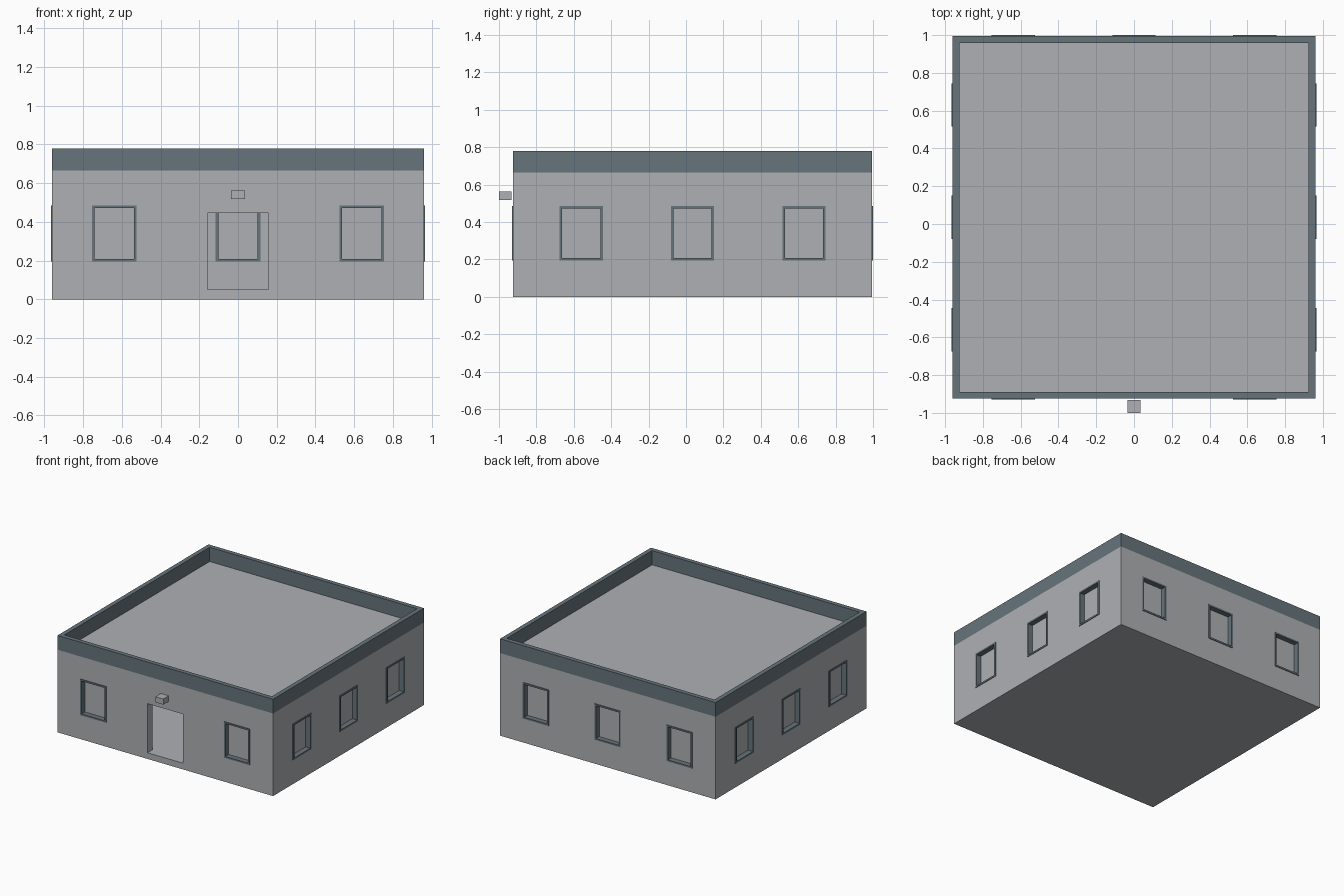
import bpy, bmesh
from mathutils import Matrix, Vector

if "Cube" in bpy.data.objects:
    bpy.data.objects.remove(bpy.data.objects["Cube"])

CY, HALF = 0.035, 0.96          # building centre in y, half width
WALL, FLOOR, CEIL, ROOF, TOP = 0.06, 0.05, 0.62, 0.665, 0.78


def material(name, rgb):
    m = bpy.data.materials.new(name)
    m.diffuse_color = (*rgb, 1)
    m.use_nodes = True
    m.node_tree.nodes["Principled BSDF"].inputs["Base Color"].default_value = m.diffuse_color
    return m


GREY = material("wall grey", (0.42, 0.435, 0.455))
SLATE = material("slate trim", (0.135, 0.175, 0.20))


def add_box(bm, lo, hi, xf=Matrix()):
    lo, hi = Vector(lo), Vector(hi)
    bmesh.ops.create_cube(bm, size=1, matrix=xf @ Matrix.Translation((lo + hi) / 2)
                          @ Matrix.Diagonal((*(hi - lo), 1)))


def add_ring(bm, half_w, half_h, t, d0, d1, xf=Matrix()):
    """Rectangular ring in local xy, extruded along z from d0 to d1."""
    def loop(w, h, z):
        return [bm.verts.new(xf @ Vector((sx * w, sy * h, z)))
                for sx, sy in ((-1, -1), (1, -1), (1, 1), (-1, 1))]
    loops = [loop(half_w, half_h, d0), loop(half_w, half_h, d1),
             loop(half_w - t, half_h - t, d1), loop(half_w - t, half_h - t, d0)]
    for a, b in zip(loops, loops[1:] + loops[:1]):
        for i in range(4):
            j = (i + 1) % 4
            bm.faces.new((a[i], a[j], b[j], b[i]))


def finish(name, bm, mat):
    bmesh.ops.recalc_face_normals(bm, faces=bm.faces)
    me = bpy.data.meshes.new(name)
    bm.to_mesh(me)
    bm.free()
    me.materials.append(mat)
    ob = bpy.data.objects.new(name, me)
    bpy.context.collection.objects.link(ob)
    return ob


# Local frames of all windows: x along the wall, y up, z outward
sides = [(Vector((1, 0, 0)), Vector((0, -1, 0)), (-0.64, 0.64)),
         (Vector((-1, 0, 0)), Vector((0, 1, 0)), (-0.64, 0, 0.64)),
         (Vector((0, 1, 0)), Vector((1, 0, 0)), (-0.595, 0, 0.595)),
         (Vector((0, -1, 0)), Vector((-1, 0, 0)), (-0.595, 0, 0.595))]
windows = []
for along, out, offsets in sides:
    for u in offsets:
        pos = Vector((0, CY, 0.34)) + out * HALF + along * u
        rot = Matrix((along, (0, 0, 1), out)).transposed().to_4x4()
        windows.append(Matrix.Translation(pos) @ rot)

# Cutters: the room, and the openings for windows and doorway
bm = bmesh.new()
r = HALF - WALL
add_box(bm, (-r, CY - r, FLOOR), (r, CY + r, CEIL))
room = finish("room_cutter", bm, GREY)
bm = bmesh.new()
for xf in windows:
    add_box(bm, (-0.108, -0.138, -0.1), (0.108, 0.138, 0.05), xf)
add_box(bm, (-0.158, CY - HALF - 0.05, FLOOR), (0.158, CY - HALF + 0.1, 0.445))
openings = finish("opening_cutter", bm, GREY)

# Hollow building body
bm = bmesh.new()
add_box(bm, (-HALF, CY - HALF, 0), (HALF, CY + HALF, ROOF))
body = finish("building_walls", bm, GREY)
for cutter in (room, openings):
    mod = body.modifiers.new(cutter.name, 'BOOLEAN')
    mod.operation, mod.solver, mod.object = 'DIFFERENCE', 'EXACT', cutter
    cutter.hide_render = True
    cutter.hide_viewport = True
    cutter.display_type = 'WIRE'

# Parapet around the flat roof
bm = bmesh.new()
add_ring(bm, HALF, HALF, 0.036, ROOF, TOP, Matrix.Translation((0, CY, 0)))
finish("roof_parapet", bm, SLATE)

# Window frames run through the wall, with recessed panes
bm, panes = bmesh.new(), bmesh.new()
for xf in windows:
    add_ring(bm, 0.115, 0.145, 0.013, -WALL - 0.005, 0.005, xf)
    add_box(panes, (-0.103, -0.133, -0.045), (0.103, 0.133, -0.037), xf)
finish("window_frames", bm, SLATE)
finish("window_panes", panes, GREY)

# Small lamp box above the doorway
bm = bmesh.new()
add_box(bm, (-0.035, -1.0, 0.517), (0.035, -0.932, 0.563))
finish("door_lamp", bm, GREY)
